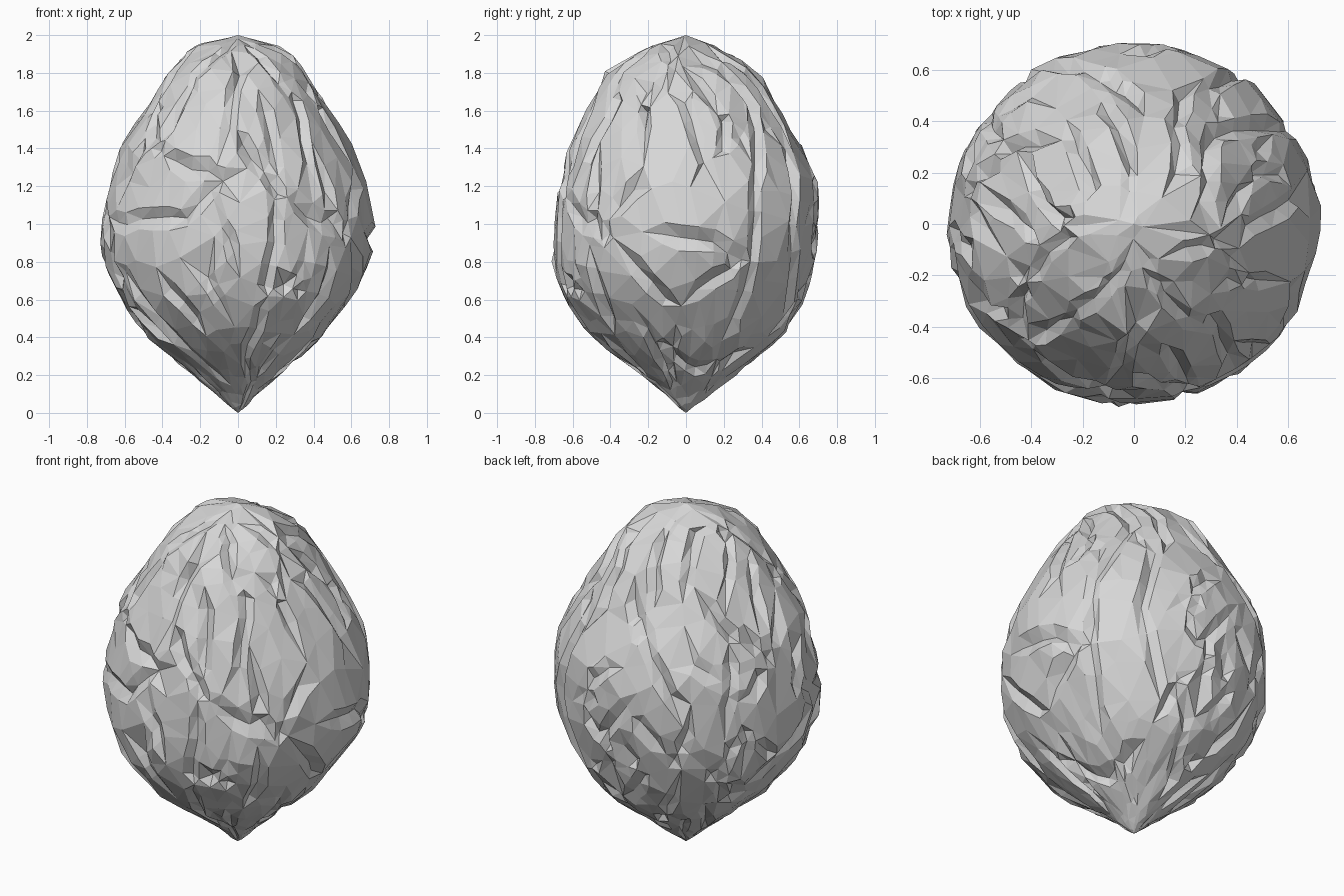
import bpy
import bmesh
import random
from math import asin, atan2, cos, pi, sin, sqrt
from mathutils import Vector

rng = random.Random(11)

default_cube = bpy.data.objects.get("Cube")
if default_cube:
    bpy.data.objects.remove(default_cube, do_unlink=True)

# Silhouette: height, then radius toward +x, +y, -x, -y
PROFILE = [
    (0, 0, 0, 0, 0),
    (0.03, 0.04, 0.04, 0.04, 0.04),
    (0.1, 0.1, 0.13, 0.11, 0.11),
    (0.2, 0.21, 0.25, 0.23, 0.23),
    (0.4, 0.44, 0.5, 0.47, 0.5),
    (0.6, 0.59, 0.62, 0.62, 0.65),
    (0.8, 0.7, 0.67, 0.71, 0.7),
    (1, 0.72, 0.7, 0.72, 0.69),
    (1.2, 0.68, 0.7, 0.68, 0.67),
    (1.4, 0.6, 0.62, 0.62, 0.61),
    (1.6, 0.48, 0.49, 0.49, 0.52),
    (1.8, 0.35, 0.38, 0.36, 0.42),
    (1.9, 0.28, 0.22, 0.27, 0.25),
    (1.95, 0.2, 0.13, 0.21, 0.15),
    (2, 0, 0, 0, 0),
]


def shell_radius(az, z):
    """Radius of the smooth shell, blended between the four quarter profiles."""
    z = min(max(z, 0), 2)
    for low, high in zip(PROFILE, PROFILE[1:]):
        if z <= high[0]:
            t = (z - low[0]) / (high[0] - low[0])
            quarter = (az / (pi / 2)) % 4
            i = int(quarter) % 4
            f = quarter - int(quarter)
            f = f * f * (3 - 2 * f)
            a = low[i + 1] + t * (high[i + 1] - low[i + 1])
            j = (i + 1) % 4 + 1
            b = low[j] + t * (high[j] - low[j])
            return a + f * (b - a)
    return 0


def direction(az, z):
    h = z - 1
    r = sqrt(max(0, 1 - h * h))
    return Vector((r * cos(az), r * sin(az), h))


# Main furrows as seen on a side: (across, height) points
FRONT = [
    [(-0.47, 1.6), (-0.42, 1.38), (-0.25, 1.72)],
    [(-0.42, 1.38), (-0.25, 1.3), (-0.08, 1.24), (-0.28, 1.03), (-0.62, 1)],
    [(0, 1.8), (-0.04, 1.5)],
    [(0.02, 1.42), (0.14, 1.28), (0.21, 1.15), (0.38, 1.05), (0.56, 0.95)],
    [(0.21, 1.15), (0.18, 0.78), (0.06, 0.35)],
    [(0.15, 1.6), (0.2, 1.3)],
    [(0.32, 1.66), (0.38, 1.32)],
    [(-0.16, 0.72), (-0.1, 0.6)],
    [(-0.6, 0.75), (-0.35, 0.4), (-0.1, 0.2)],
    [(0.18, 0.7), (0.33, 0.65), (0.36, 0.8)],
]
RIGHT = [
    [(-0.2, 1.7), (-0.22, 1.5)],
    [(0, 1.65), (0.1, 1.33)],
    [(-0.47, 1.3), (-0.48, 0.9), (-0.38, 0.5)],
    [(-0.12, 0.95), (0.15, 0.9), (0.3, 0.8)],
    [(0.35, 1.6), (0.36, 1.2), (0.36, 0.8), (0.25, 0.5)],
    [(0.52, 1.4), (0.58, 1), (0.55, 0.7)],
    [(0.1, 1.86), (0.3, 1.7), (0.42, 1.5)],
    [(-0.2, 0.45), (0, 0.25), (0.25, 0.3)],
]

furrows = []
for facing, paths in ((-pi / 2, FRONT), (0, RIGHT)):
    for path in paths:
        ratios = [max(-0.95, min(0.95, x / shell_radius(facing, z))) for x, z in path]
        furrows.append([direction(facing + asin(s), z) for s, (x, z) in zip(ratios, path)])

# Shorter furrows fill the free areas, some forking into a star
taken = [a.lerp(b, t) for path in furrows for a, b in zip(path, path[1:])
         for t in (0, 0.5, 1)]
for _ in range(900):
    az = rng.uniform(-pi, pi)
    z = rng.uniform(0.1, 1.9)
    start = direction(az, z)
    if any((start - p).length < 0.25 for p in taken):
        continue
    taken.append(start)
    for arm in range(rng.randint(1, 3)):
        rise = rng.choice((-1, 1)) * rng.uniform(0.1, 0.22)
        end = direction(az + rng.uniform(-0.3, 0.3), min(1.95, max(0.05, z + rise)))
        furrows.append([start, end])
        taken.append(start.lerp(end, 0.6))

# Scatter: a sunken line with raised lips along each furrow
points = []


def place(d, offset, spacing):
    d = d.normalized()
    if all((d - p).length > spacing for p, _ in points):
        points.append((d, offset))


place(Vector((0, 0, -1)), 0, 0)
place(Vector((0, 0, 1)), 0, 0)
for path in furrows:
    for a, b in zip(path, path[1:]):
        side = a.cross(b).normalized()
        steps = max(2, round((b - a).length / 0.14))
        for k in range(steps + 1):
            p = a.lerp(b, k / steps) + side * rng.uniform(-0.015, 0.015)
            place(p, rng.uniform(-0.04, -0.01), 0.045)
            for lip in (-1, 1):
                place(p + side * lip * rng.uniform(0.05, 0.08),
                      rng.uniform(-0.004, 0.016), 0.045)

# Broad plates between the furrows, with small facets near the pointed base
for _ in range(3000):
    z = rng.uniform(0, 2)
    spacing = 0.08 if z < 0.5 else 0.125
    place(direction(rng.uniform(-pi, pi), z), rng.uniform(-0.008, 0.014), spacing)

# Shell: triangulate on a sphere, then pull onto the silhouette
bm = bmesh.new()
relief = bm.verts.layers.float.new("relief")
for d, offset in points:
    v = bm.verts.new(d)
    v[relief] = offset
bmesh.ops.convex_hull(bm, input=bm.verts[:])
for v in bm.verts:
    az = atan2(v.co.y, v.co.x)
    z = v.co.z + 1
    base = shell_radius(az, z)
    fade = min(1, base / 0.3)
    r = max(0, base + v[relief] * fade)
    lift = v[relief] * fade * v.co.z * 0.5
    v.co = Vector((r * cos(az), r * sin(az), min(2, max(0, z + lift))))
bmesh.ops.recalc_face_normals(bm, faces=bm.faces[:])
bm.verts.layers.float.remove(relief)
mesh = bpy.data.meshes.new("nut_shell")
bm.to_mesh(mesh)
bm.free()
shell = bpy.data.objects.new("nut_shell", mesh)
bpy.context.collection.objects.link(shell)

# Plain grey material
grey = bpy.data.materials.new("light_grey")
grey.use_nodes = True
colour = (0.68, 0.68, 0.68, 1)
grey.diffuse_color = colour
grey.node_tree.nodes["Principled BSDF"].inputs["Base Color"].default_value = colour
mesh.materials.append(grey)
